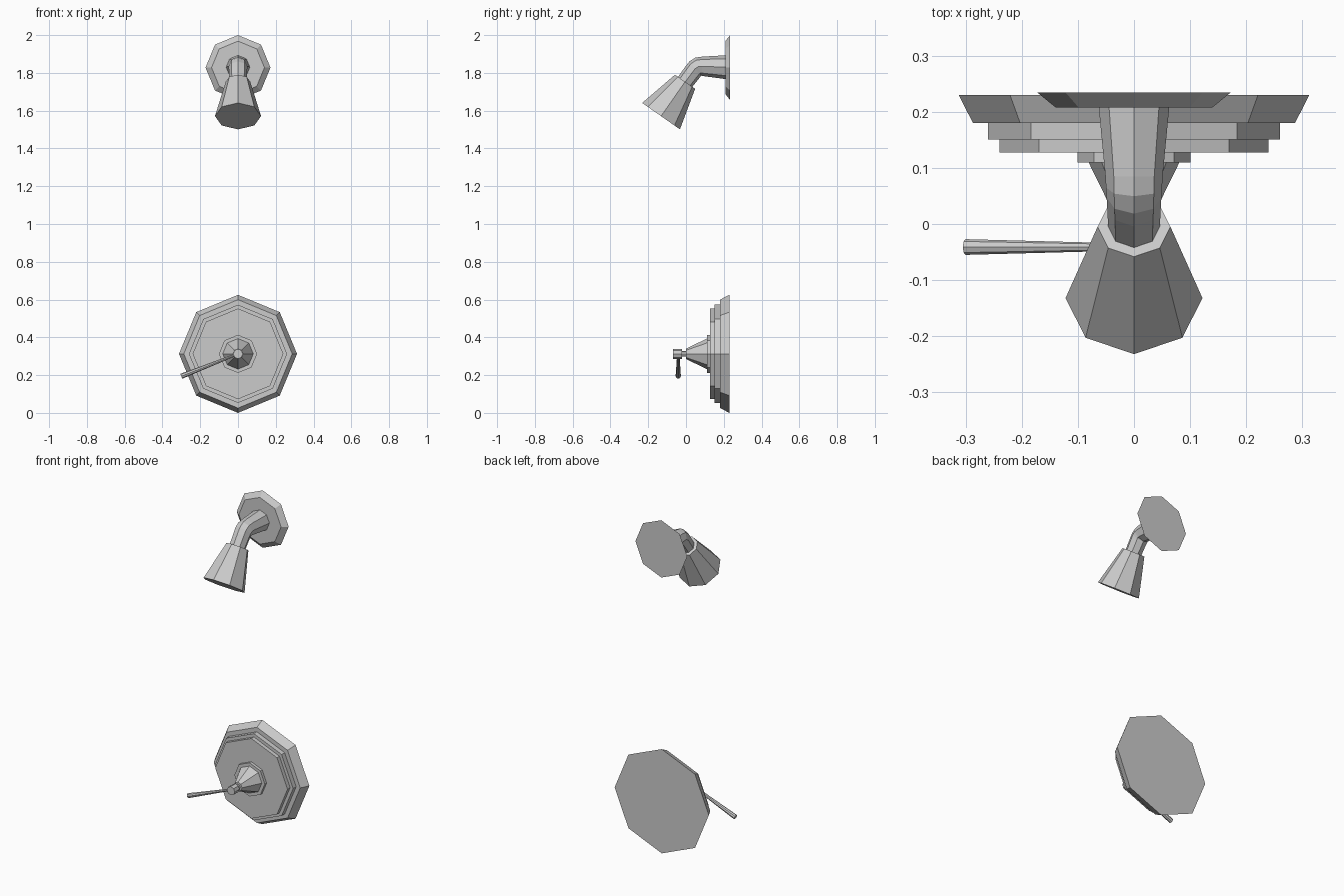
import bpy, bmesh, math
from mathutils import Vector

if "Cube" in bpy.data.objects:
    bpy.data.objects.remove(bpy.data.objects["Cube"])

SIDES = 8


def loft(name, sections, side=Vector((1, 0, 0))):
    """Closed octagonal loft; each section is (centre, axis direction, radius)."""
    bm = bmesh.new()
    rings = []
    for centre, axis, r in sections:
        v = Vector(axis).normalized().cross(side).normalized()
        ring = []
        for i in range(SIDES):
            a = 2 * math.pi * i / SIDES
            ring.append(bm.verts.new(Vector(centre) + r * (math.cos(a) * side + math.sin(a) * v)))
        rings.append(ring)
    for a, b in zip(rings, rings[1:]):
        for i in range(SIDES):
            j = (i + 1) % SIDES
            bm.faces.new((a[i], a[j], b[j], b[i]))
    bm.faces.new(rings[0])
    bm.faces.new(rings[-1])
    bmesh.ops.recalc_face_normals(bm, faces=bm.faces)
    mesh = bpy.data.meshes.new(name)
    bm.to_mesh(mesh)
    bm.free()
    obj = bpy.data.objects.new(name, mesh)
    bpy.context.collection.objects.link(obj)
    return obj


def turned(name, z, profile):
    """Part turned about a front-to-back axis; profile is (y, radius)."""
    return loft(name, [((0, y, z), (0, -1, 0), r) for y, r in profile])


# Valve: stepped wall plate, cone and knob
VZ = 0.3125
turned("valve_plate", VZ, [(0.23, 0.3125), (0.18, 0.287), (0.18, 0.26), (0.151, 0.26),
                           (0.151, 0.24), (0.127, 0.24)])
turned("valve_collar", VZ, [(0.127, 0.101), (0.11, 0.101), (0.11, 0.081), (0.0, 0.027),
                            (0.0, 0.015), (-0.024, 0.015)])
turned("valve_knob", VZ, [(-0.022, 0.026), (-0.068, 0.026)])

# Lever handle, thicker at its tip
start, end = Vector((0, -0.041, VZ)), Vector((-0.3, -0.041, 0.194))
loft("lever", [(start, end - start, 0.006), (end, end - start, 0.014)], Vector((0, 1, 0)))

# Shower wall flange
turned("shower_flange", 1.828, [(0.234, 0.172), (0.208, 0.14)])

# Bent shower arm: (y, z, downward tilt in degrees, radius)
path = [(0.21, 1.83, 0, 0.063), (0.085, 1.835, 0, 0.051), (0.065, 1.833, 18, 0.05),
        (0.048, 1.822, 37, 0.049), (0.035, 1.805, 55, 0.048), (-0.006, 1.75, 55, 0.046)]
loft("shower_arm", [((0, y, z), (0, -math.cos(math.radians(t)), -math.sin(math.radians(t))), r)
                    for y, z, t, r in path])

# Flared shower head
axis = (0, -math.cos(math.radians(55)), -math.sin(math.radians(55)))
loft("shower_head", [((0, -0.005, 1.753), axis, 0.065), ((0, -0.132, 1.571), axis, 0.122)])
